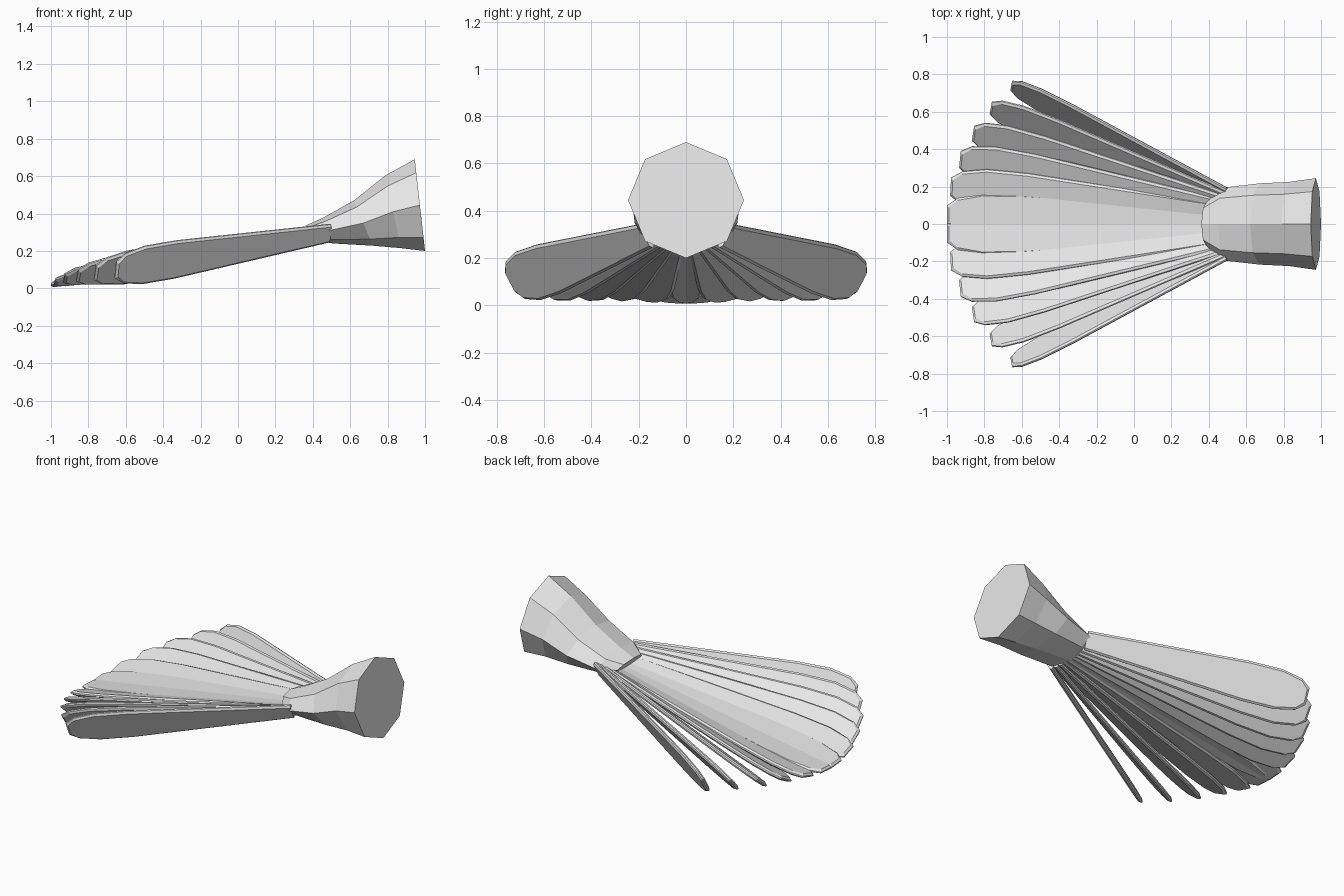
import bpy, bmesh, math
from mathutils import Vector

if "Cube" in bpy.data.objects:
    bpy.data.objects.remove(bpy.data.objects["Cube"])

grey = bpy.data.materials.new("plain_grey")
grey.diffuse_color = (0.8, 0.8, 0.8, 1)
grey.use_nodes = True
grey.node_tree.nodes["Principled BSDF"].inputs["Base Color"].default_value = grey.diffuse_color


def finish(bm, name):
    bmesh.ops.recalc_face_normals(bm, faces=bm.faces)
    mesh = bpy.data.meshes.new(name)
    bm.to_mesh(mesh)
    bm.free()
    mesh.materials.append(grey)
    ob = bpy.data.objects.new(name, mesh)
    bpy.context.collection.objects.link(ob)
    return ob


def loft(rings, name):
    """Skin equal-length closed rings and cap both ends."""
    bm = bmesh.new()
    loops = [[bm.verts.new(p) for p in ring] for ring in rings]
    n = len(loops[0])
    for a, b in zip(loops, loops[1:]):
        for i in range(n):
            j = (i + 1) % n
            bm.faces.new((a[i], a[j], b[j], b[i]))
    bm.faces.new(loops[0])
    bm.faces.new(loops[-1])
    return finish(bm, name)


# Tail base: eight-sided stump; x, z of ring top, x, z of ring bottom, half width
SECTIONS = [
    (0.945, 0.69, 1.00, 0.20, 0.245),
    (0.79, 0.605, 0.87, 0.215, 0.225),
    (0.62, 0.47, 0.72, 0.228, 0.217),
    (0.45, 0.375, 0.51, 0.24, 0.195),
    (0.36, 0.335, 0.42, 0.255, 0.12),
]
rings = []
for xt, zt, xb, zb, w in SECTIONS:
    top, bottom = Vector((xt, 0, zt)), Vector((xb, 0, zb))
    mid, up = (top + bottom) / 2, (top - bottom) / 2
    rings.append([mid + up * math.cos(k * math.pi / 4)
                  + Vector((0, w * math.sin(k * math.pi / 4), 0)) for k in range(8)])
loft(rings, "tail_base")

# Feather outline: fraction of length, half width
OUTLINE = [(0, 0.055), (0.72, 0.115), (0.87, 0.115), (0.96, 0.09), (1, 0.05)]
THICK, BEVEL = 0.013, 0.012


def feather(name, root, tip, roll):
    """Bevelled plate whose outer edge is rolled upward, mirrored to the other side."""
    axis = tip - root
    length = axis.length
    d = axis.normalized()
    out = Vector((d.y, -d.x, 0)).normalized()
    if out.y > 0:
        out = -out
    n = d.cross(out)
    if n.z < 0:
        n = -n
    across = out * math.cos(roll) + n * math.sin(roll)
    normal = n * math.cos(roll) - out * math.sin(roll)

    def ring(inset, height):
        pts = [(t * length - (inset if t == 1 else 0), w - inset) for t, w in OUTLINE]
        pts += [(s, -w) for s, w in reversed(pts)]
        return [root + d * s + across * w + normal * height for s, w in pts]

    ob = loft([ring(BEVEL, -THICK), ring(0, -THICK * 0.3),
               ring(0, THICK * 0.3), ring(BEVEL, THICK)], name)
    mod = ob.modifiers.new("mirror", 'MIRROR')
    mod.use_axis = (False, True, False)
    mod.use_mirror_merge = False


# Six mirrored pairs, from the middle of the fan outwards: tip x, y, z
TIPS = [(-1.0, 0.05, 0.02), (-0.98, 0.20, 0.035), (-0.93, 0.345, 0.055),
        (-0.86, 0.485, 0.07), (-0.765, 0.62, 0.085), (-0.655, 0.74, 0.10)]
for i, (x, y, z) in enumerate(TIPS):
    f = i / 5
    root = Vector((0.46 + 0.03 * f, -(0.03 + 0.135 * f), 0.265 + 0.03 * f))
    feather("tail_feather_pair_%d" % (i + 1), root, Vector((x, -y, z)),
            math.radians(4 + 59 * f))
